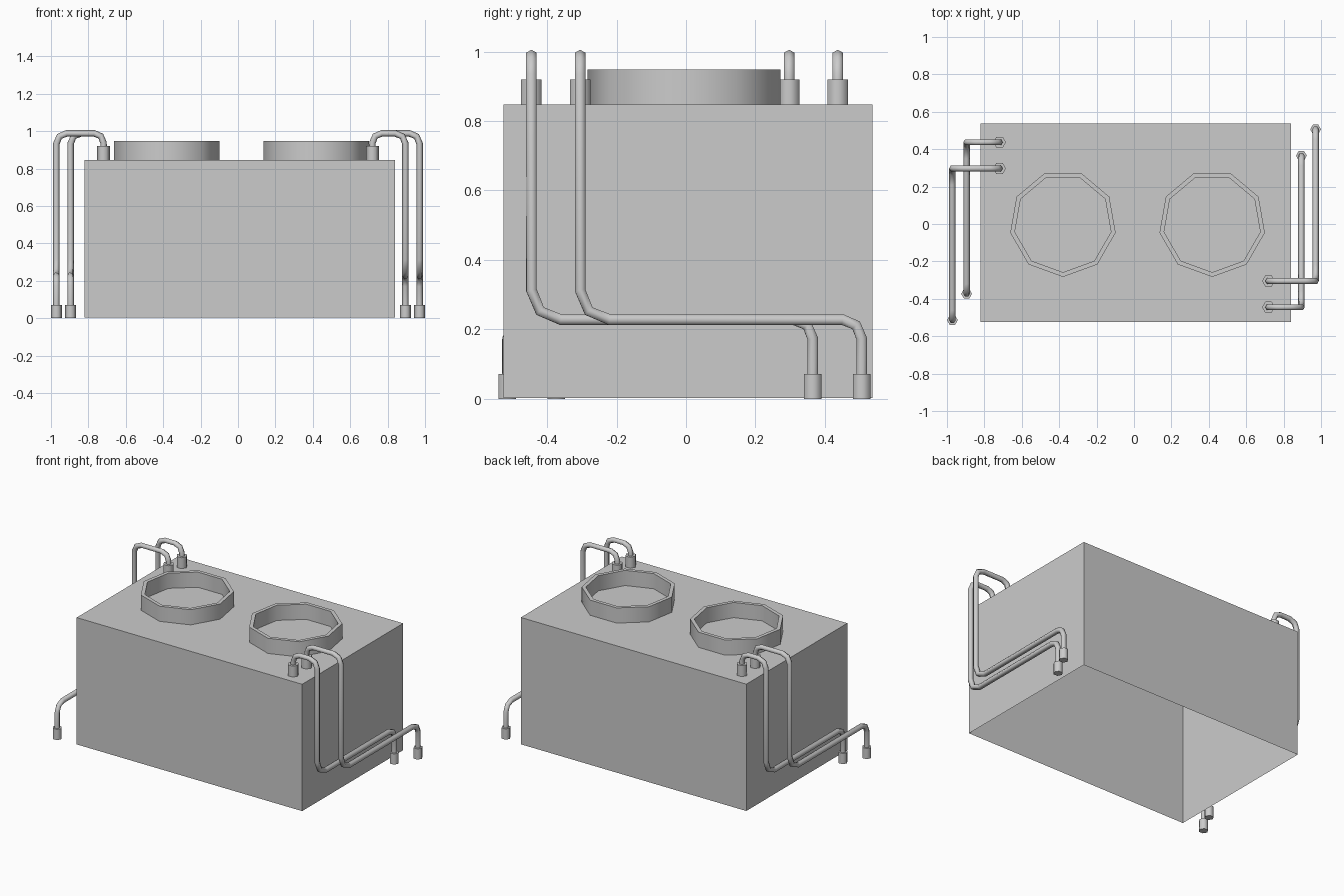
import bpy, bmesh, math
from mathutils import Vector, Matrix

old = bpy.data.objects.get("Cube")
if old:
    bpy.data.objects.remove(old, do_unlink=True)

# Single plain grey
grey = bpy.data.materials.new("plain_grey")
grey.use_nodes = True
COLOUR = (0.6, 0.6, 0.6, 1)
grey.diffuse_color = COLOUR
for node in grey.node_tree.nodes:
    if node.type == 'BSDF_PRINCIPLED':
        node.inputs["Base Color"].default_value = COLOUR


def finish(bm, name, smooth=True, fix_normals=True):
    """Turn a bmesh into a named, shaded object."""
    if fix_normals:
        bmesh.ops.recalc_face_normals(bm, faces=bm.faces)
    mesh = bpy.data.meshes.new(name)
    bm.to_mesh(mesh)
    bm.free()
    mesh.materials.append(grey)
    ob = bpy.data.objects.new(name, mesh)
    bpy.context.collection.objects.link(ob)
    if smooth:
        bpy.ops.object.select_all(action='DESELECT')
        ob.select_set(True)
        bpy.context.view_layer.objects.active = ob
        bpy.ops.object.shade_smooth_by_angle(angle=math.radians(65))
    return ob


def bridge(bm, a, b):
    """Join two equal loops of vertices with quads."""
    for i in range(len(a)):
        j = (i + 1) % len(a)
        bm.faces.new((a[i], a[j], b[j], b[i]))


def casing(lo, hi):
    """Box shell, open underneath."""
    lo, hi = Vector(lo), Vector(hi)
    size, mid = hi - lo, (lo + hi) / 2
    bm = bmesh.new()
    bmesh.ops.create_cube(bm, size=1, matrix=Matrix.Translation(mid) @ Matrix.Diagonal((*size, 1)))
    bm.normal_update()
    under = [f for f in bm.faces if f.normal.z < -0.9]
    bmesh.ops.delete(bm, geom=under, context='FACES_ONLY')
    finish(bm, "casing", smooth=False, fix_normals=False)


def fan_ring(name, x, y, z0, z1, r_out, r_in, sides=9):
    """Nine-sided collar standing on the casing."""
    bm = bmesh.new()
    loops = []
    for r, z in ((r_out, z0), (r_out, z1), (r_in, z1), (r_in, z0)):
        angles = [math.tau * i / sides - math.pi / 2 for i in range(sides)]
        loops.append([bm.verts.new((x + r * math.cos(a), y + r * math.sin(a), z)) for a in angles])
    for a, b in zip(loops, loops[1:] + loops[:1]):
        bridge(bm, a, b)
    finish(bm, name)


def coupling(name, x, y, z0, z1, r):
    """Hexagonal pipe fitting with points along x."""
    bm = bmesh.new()
    loops = [[bm.verts.new((x + r * math.cos(math.tau * i / 6), y + r * math.sin(math.tau * i / 6), z))
              for i in range(6)] for z in (z0, z1)]
    bridge(bm, *loops)
    for loop in loops:
        bm.faces.new(loop)
    finish(bm, name)


def rounded(points, radii):
    """Replace each right-angle corner by a two-segment bend."""
    path = [points[0]]
    for prev, p, nxt, r in zip(points, points[1:], points[2:], radii):
        d_in, d_out = (p - prev).normalized(), (nxt - p).normalized()
        centre = p + (d_out - d_in) * r
        path += [p - d_in * r, centre + (d_in - d_out) * r / math.sqrt(2), p + d_out * r]
    return path + [points[-1]]


def pipe(name, path, r):
    """Sweep a hexagon along the path."""
    bm = bmesh.new()
    dirs = [(b - a).normalized() for a, b in zip(path, path[1:])]
    tangents = [dirs[0]] + [(a + b).normalized() for a, b in zip(dirs, dirs[1:])] + [dirs[-1]]
    side = Vector((1, 0, 0))
    last, loops = tangents[0], []
    for p, t in zip(path, tangents):
        side = last.rotation_difference(t) @ side
        last = t
        other = t.cross(side)
        loops.append([bm.verts.new(p + r * (side * math.cos(math.tau * i / 6) + other * math.sin(math.tau * i / 6)))
                      for i in range(6)])
    for a, b in zip(loops, loops[1:]):
        bridge(bm, a, b)
    bm.faces.new(loops[0])
    bm.faces.new(loops[-1])
    finish(bm, name)


TOP = 0.847
casing((-0.82, -0.525, 0.003), (0.84, 0.537, TOP))
fan_ring("right_fan_ring", -0.38, 0.003, TOP, 0.948, 0.286, 0.261)
fan_ring("left_fan_ring", 0.418, 0.003, TOP, 0.948, 0.286, 0.261)

# Two pipes on each side; the right pair is the left pair turned half round
PIPE_Z, LOW_Z, SHIFT = 0.988, 0.228, -0.004
for side_name, s in (("left", 1), ("right", -1)):
    for kind, x, y_top, y_low in (("outer", 0.971, -0.301, 0.51), ("inner", 0.895, -0.441, 0.369)):
        def at(px, py, pz):
            return Vector((s * px, s * py + SHIFT, pz))
        corners = [at(0.719, y_top, 0.91), at(0.719, y_top, PIPE_Z), at(x, y_top, PIPE_Z),
                   at(x, y_top, LOW_Z), at(x, y_low, LOW_Z), at(x, y_low, 0.06)]
        label = side_name + "_" + kind
        pipe(label + "_pipe", rounded(corners, (0.05, 0.055, 0.085, 0.055)), 0.0175)
        top = at(0.719, y_top, 0)
        low = at(x, y_low, 0)
        coupling(label + "_top_coupling", top.x, top.y, TOP, 0.92, 0.034)
        coupling(label + "_floor_coupling", low.x, low.y, 0, 0.071, 0.029)
